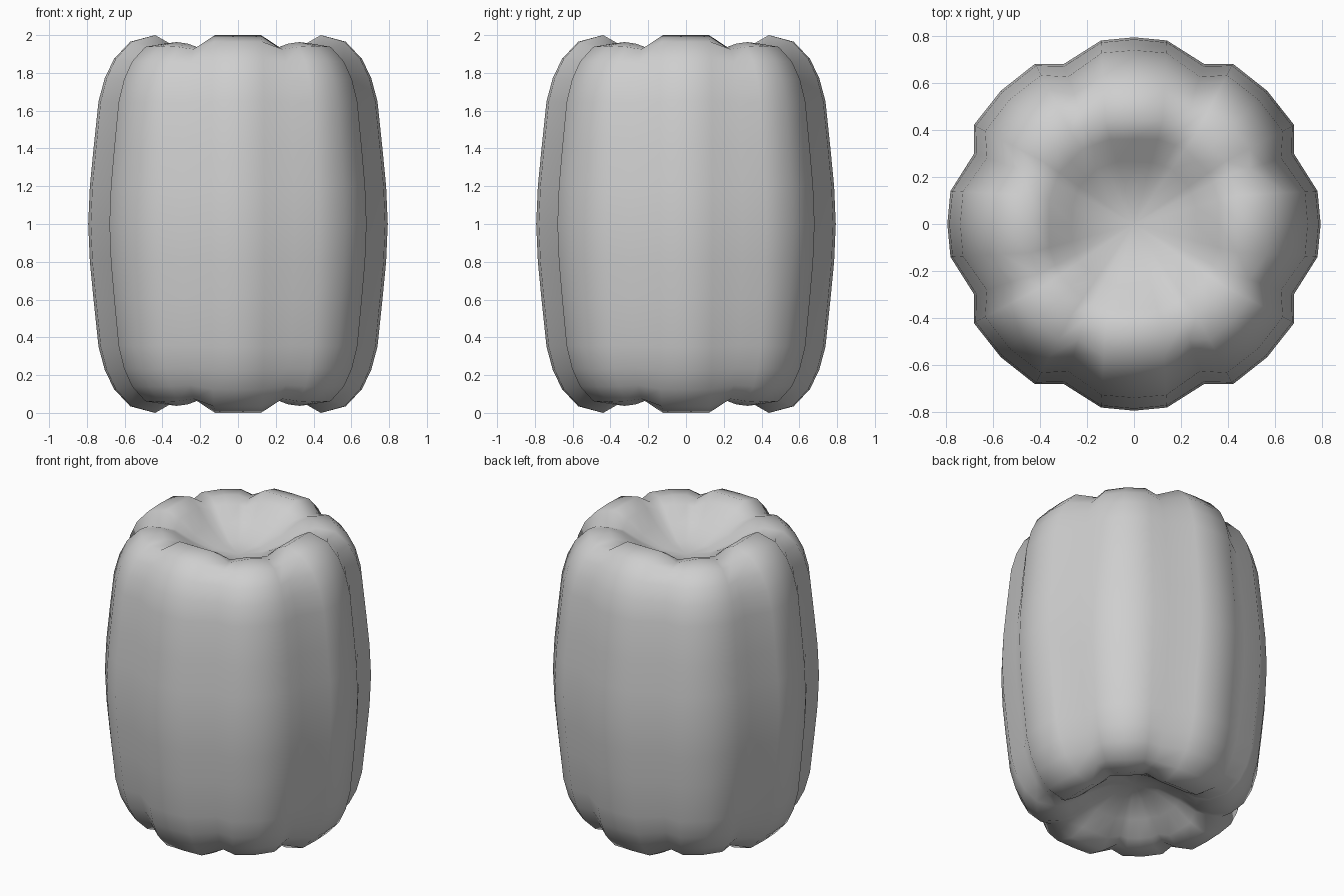
import bpy, bmesh, math

if "Cube" in bpy.data.objects:
    bpy.data.objects.remove(bpy.data.objects["Cube"])

N = 32
# per-lobe pattern, from the lobe centre (0) to the diagonal lobe centre (4)
ANGLE = [0, 10.2, 23.8, 31.7, 45]            # degrees at the waist
RADIUS = [0.793, 0.792, 0.742, 0.80, 0.80]   # scalloped waist
RIM_ANGLE = [0, 15.5, 27.5, 34.5, 45]        # degrees at the dimple rim
RIM_RADIUS = [0.44, 0.455, 0.46, 0.47, 0.46]
DROP = [0.0, 0.0, 0.065, 0.045, 0.037]       # lowering of the rim
GROOVE = [0.0, 0.0, 1.0, 0.25, 0.0]          # extra groove on the shoulder

# upper half: (blend from waist to rim, height above the middle)
SIDE = [(0.0, 0.0), (0.025, 0.2), (0.08, 0.4), (0.155, 0.65), (0.25, 0.775),
        (0.39, 0.875), (0.63, 0.965), (1.0, 1.0)]
# dimple: (scale of the rim, height above the middle)
DIMPLE = [(0.82, 0.955), (0.6, 0.87), (0.32, 0.80)]
DIMPLE_FLOOR = 0.78


def step(k):
    """Quadrant, sign and pattern index of a step around the body."""
    q = (k + 4) // 8
    d = k - 8 * q
    return q, math.copysign(1, d), abs(d)


def polar(k, radii, angles):
    q, s, j = step(k)
    a = math.radians(90 * q + s * angles[j])
    return radii[j] * math.cos(a), radii[j] * math.sin(a)


def side_ring(t, h):
    ring = []
    for k in range(N):
        j = step(k)[2]
        cx, cy = polar(k, RADIUS, ANGLE)
        sx, sy = polar(k, RIM_RADIUS, RIM_ANGLE)
        # grooves stay open over the shoulder
        g = 1 - 0.04 * GROOVE[j] * math.sin(math.pi * t)
        ring.append(((cx + (sx - cx) * t) * g, (cy + (sy - cy) * t) * g,
                     1 + h * (1 - DROP[j] * t)))
    return ring


def dimple_ring(s, h):
    ring = []
    for k in range(N):
        j = step(k)[2]
        x, y = polar(k, RIM_RADIUS, RIM_ANGLE)
        ring.append((x * s, y * s, 1 + h * (1 - DROP[j] * s ** 3)))
    return ring


# rings from the bottom dimple, up the sides, into the top dimple
rings = [dimple_ring(s, -h) for s, h in reversed(DIMPLE)]
rings += [side_ring(t, -h) for t, h in reversed(SIDE[1:])]
rings += [side_ring(t, h) for t, h in SIDE]
rings += [dimple_ring(s, h) for s, h in DIMPLE]

bm = bmesh.new()
loops = [[bm.verts.new(p) for p in ring] for ring in rings]
for low, high in zip(loops, loops[1:]):
    for k in range(N):
        m = (k + 1) % N
        bm.faces.new((low[k], low[m], high[m], high[k]))

# dimple floors
bottom = bm.verts.new((0, 0, 1 - DIMPLE_FLOOR))
top = bm.verts.new((0, 0, 1 + DIMPLE_FLOOR))
for k in range(N):
    m = (k + 1) % N
    bm.faces.new((bottom, loops[0][m], loops[0][k]))
    bm.faces.new((top, loops[-1][k], loops[-1][m]))
bmesh.ops.recalc_face_normals(bm, faces=bm.faces)
for f in bm.faces:
    f.smooth = True

mesh = bpy.data.meshes.new("lobed_body")
bm.to_mesh(mesh)
bm.free()
body = bpy.data.objects.new("lobed_body", mesh)
bpy.context.collection.objects.link(body)

grey = bpy.data.materials.new("light_grey")
grey.diffuse_color = (0.62, 0.62, 0.62, 1)
grey.use_nodes = True
grey.node_tree.nodes["Principled BSDF"].inputs["Base Color"].default_value = grey.diffuse_color
mesh.materials.append(grey)
